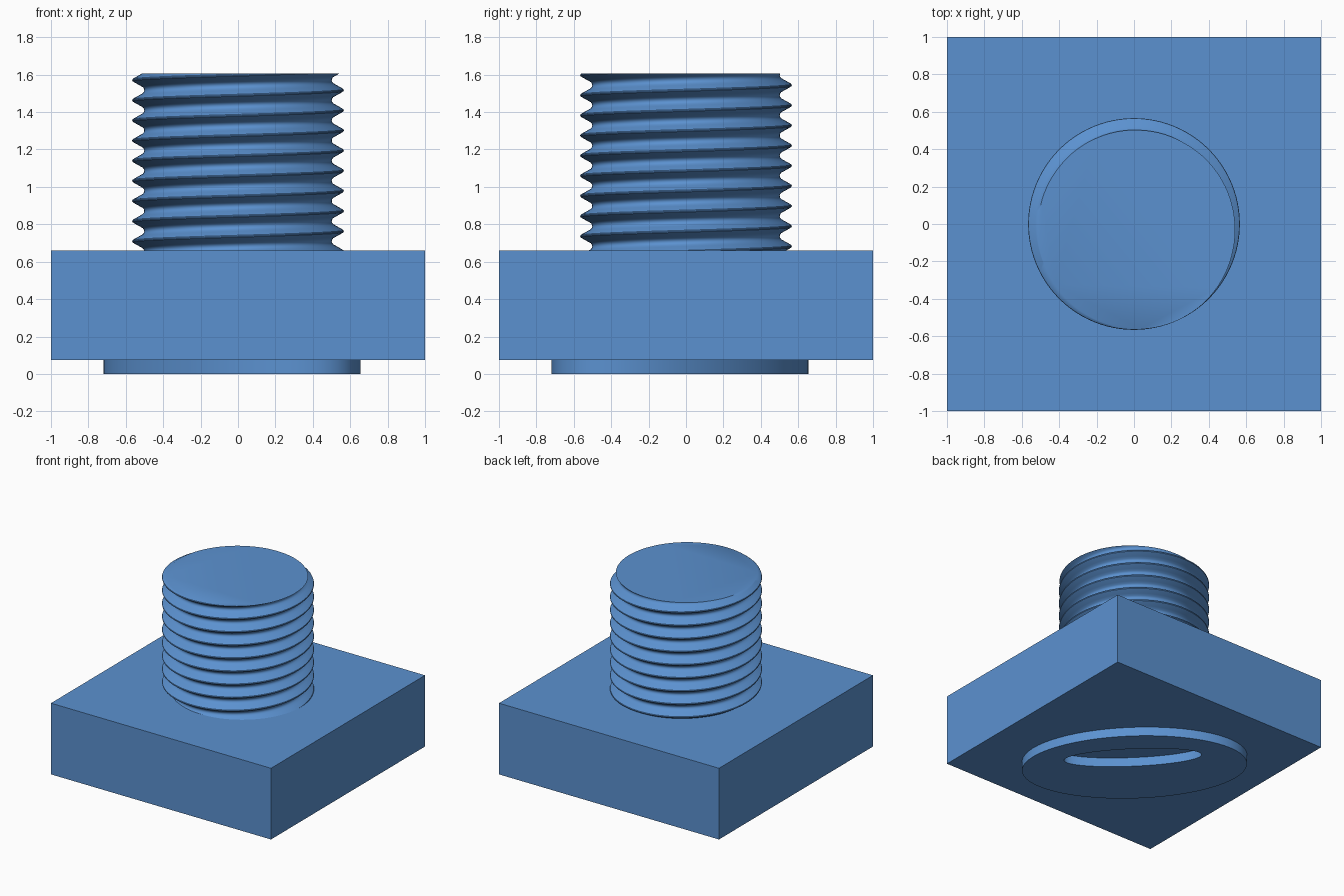
import bpy, bmesh, math

if "Cube" in bpy.data.objects:
    bpy.data.objects.remove(bpy.data.objects["Cube"])

blue = bpy.data.materials.new("blue")
blue.diffuse_color = (0.105, 0.285, 0.63, 1)
blue.use_nodes = True
blue.node_tree.nodes["Principled BSDF"].inputs["Base Color"].default_value = blue.diffuse_color

BASE_BOTTOM, BASE_TOP, TOP = 0.075, 0.66, 1.605


def finish(bm, name, smooth=False):
    """Turn a bmesh into a named, coloured object."""
    bmesh.ops.recalc_face_normals(bm, faces=bm.faces)
    mesh = bpy.data.meshes.new(name)
    bm.to_mesh(mesh)
    bm.free()
    mesh.materials.append(blue)
    ob = bpy.data.objects.new(name, mesh)
    bpy.context.collection.objects.link(ob)
    if smooth:
        bpy.ops.object.select_all(action='DESELECT')
        ob.select_set(True)
        bpy.context.view_layer.objects.active = ob
        bpy.ops.object.shade_smooth_by_angle(angle=math.radians(35))
    return ob


# Square base block
bm = bmesh.new()
bmesh.ops.create_cube(bm, size=1)
for v in bm.verts:
    v.co.x *= 2
    v.co.y *= 2
    v.co.z = BASE_TOP if v.co.z > 0 else BASE_BOTTOM
finish(bm, "base_block")

# Threaded post: a helical grid of (phase, radius) points, trimmed flat
PITCH, SEGMENTS, TURNS = 0.1077, 96, 13
CREST = 1.14 - PITCH / 2          # crest height at angle 0
profile = [(0, 0.566), (0.05, 0.564), (0.1, 0.556), (0.25, 0.527),
           (0.34, 0.510), (0.42, 0.503), (0.5, 0.501), (0.58, 0.503),
           (0.66, 0.510), (0.75, 0.527), (0.9, 0.556), (0.95, 0.564)]
K = len(profile)
bm = bmesh.new()
columns = []
for i in range(SEGMENTS):
    a = 2 * math.pi * i / SEGMENTS
    column = []
    for j in range(K * TURNS):
        phase, r = profile[j % K]
        z = CREST + PITCH * (j // K - 7 + phase + i / SEGMENTS)
        column.append(bm.verts.new((r * math.cos(a), r * math.sin(a), z)))
    columns.append(column)
for i in range(SEGMENTS):
    last = i == SEGMENTS - 1
    shift = K if last else 0      # one full turn climbs one pitch
    a, b = columns[i], columns[(i + 1) % SEGMENTS]
    for j in range(K * TURNS - 1 - shift):
        bm.faces.new((a[j], b[j + shift], b[j + 1 + shift], a[j + 1]))
for height, direction in ((TOP, 1), (BASE_TOP - 0.02, -1)):
    cut = bmesh.ops.bisect_plane(
        bm, geom=bm.verts[:] + bm.edges[:] + bm.faces[:], dist=1e-6,
        plane_co=(0, 0, height), plane_no=(0, 0, direction), clear_outer=True)
    rim = [e for e in cut["geom_cut"] if isinstance(e, bmesh.types.BMEdge)]
    bmesh.ops.edgeloop_fill(bm, edges=rim)
finish(bm, "threaded_post", smooth=True)

# Plain raised oval ridge under the base, lying along the diagonal
N = 64


def oval(bm, a, b, offset, z):
    """Ring of vertices on an ellipse shifted across its long axis."""
    ring = []
    for i in range(N):
        t = 2 * math.pi * i / N
        u, v = a * math.cos(t), b * math.sin(t) + offset
        ring.append(bm.verts.new(((v - u) * math.sqrt(0.5),
                                  (v + u) * math.sqrt(0.5), z)))
    return ring


bm = bmesh.new()
rings = [oval(bm, 0.85, 0.47, -0.045, 0), oval(bm, 0.85, 0.47, -0.045, BASE_BOTTOM),
         oval(bm, 0.52, 0.13, 0.10, BASE_BOTTOM), oval(bm, 0.52, 0.13, 0.10, 0)]
for k in range(4):
    a, b = rings[k], rings[(k + 1) % 4]
    for i in range(N):
        n = (i + 1) % N
        bm.faces.new((a[i], a[n], b[n], b[i]))
finish(bm, "underside_ridge", smooth=True)
